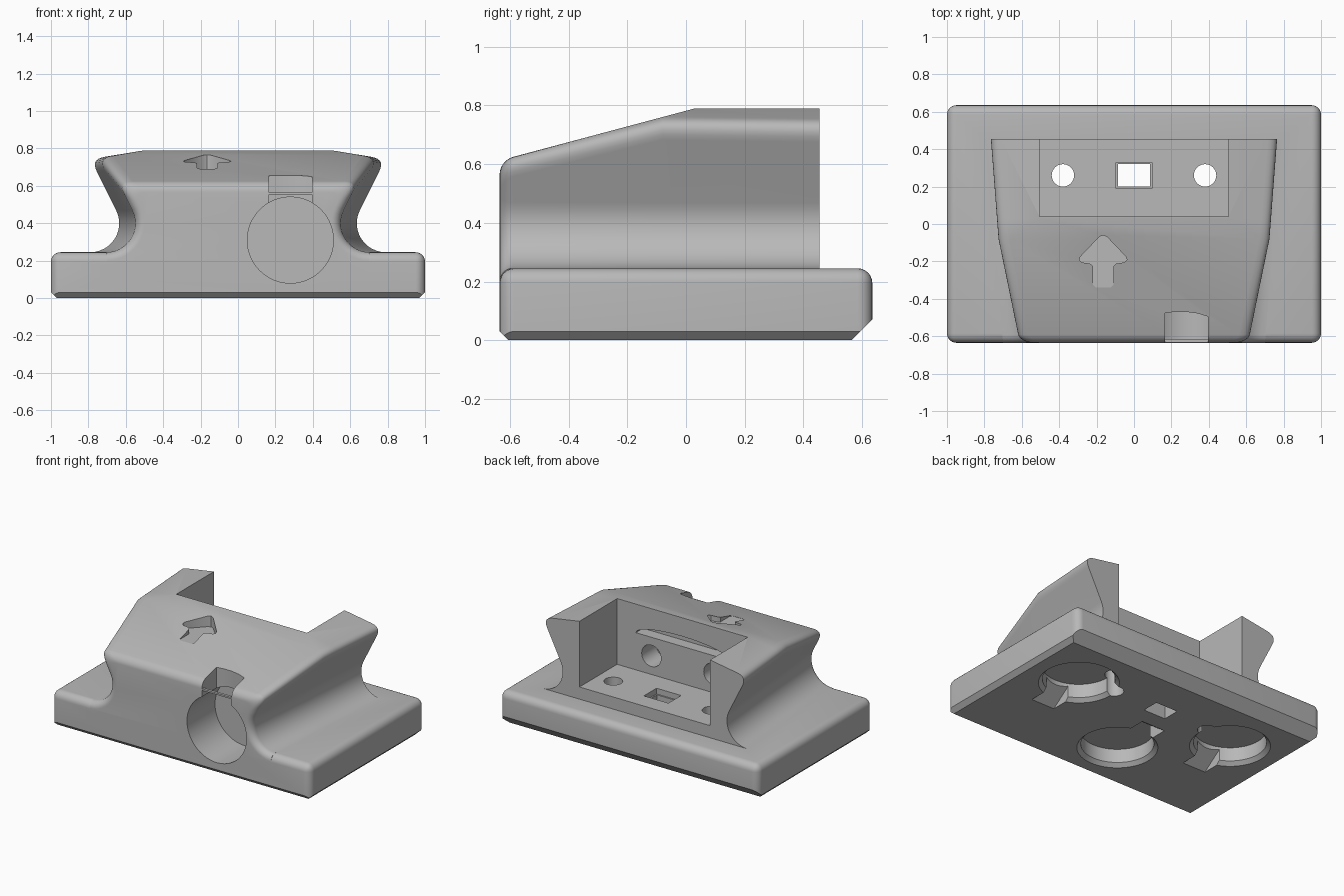
import bpy, bmesh, math
from mathutils import Vector

if "Cube" in bpy.data.objects:
    bpy.data.objects.remove(bpy.data.objects["Cube"])

grey = bpy.data.materials.new("light grey plastic")
grey.use_nodes = True
grey.diffuse_color = (0.48, 0.48, 0.48, 1)
grey.node_tree.nodes["Principled BSDF"].inputs["Base Color"].default_value = grey.diffuse_color

FRONT, BACK, BASE_TOP, FILLET = -0.635, 0.455, 0.245, 0.045


def finish(name, bm):
    bmesh.ops.recalc_face_normals(bm, faces=bm.faces)
    mesh = bpy.data.meshes.new(name)
    bm.to_mesh(mesh)
    bm.free()
    mesh.materials.append(grey)
    ob = bpy.data.objects.new(name, mesh)
    bpy.context.collection.objects.link(ob)
    return ob


def loft(name, rings):
    """Skin closed rings of equal length and cap both ends."""
    bm = bmesh.new()
    loops = [[bm.verts.new(p) for p in ring] for ring in rings]
    n = len(loops[0])
    for a, b in zip(loops, loops[1:]):
        for i in range(n):
            j = (i + 1) % n
            bm.faces.new((a[i], a[j], b[j], b[i]))
    bm.faces.new(loops[0])
    bm.faces.new(loops[-1])
    return finish(name, bm)


def prism(name, pts, lo, hi, axis):
    place = {"x": lambda u, v, w: (w, u, v),
             "y": lambda u, v, w: (u, w, v),
             "z": lambda u, v, w: (u, v, w)}[axis]
    return loft(name, [[place(u, v, w) for u, v in pts] for w in (lo, hi)])


def circle(cu, cv, r, n=64):
    return [(cu + r * math.cos(2 * math.pi * k / n),
             cv + r * math.sin(2 * math.pi * k / n)) for k in range(n)]


def rect(u0, u1, v0, v1):
    return [(u0, v0), (u1, v0), (u1, v1), (u0, v1)]


def boolean(target, tool, operation="DIFFERENCE"):
    mod = target.modifiers.new("bool", "BOOLEAN")
    mod.object, mod.operation, mod.solver = tool, operation, "EXACT"
    tool.hide_render = True
    bpy.context.view_layer.objects.active = target
    bpy.ops.object.modifier_apply(modifier=mod.name)
    bpy.data.objects.remove(tool)


# Base plate: rounded above, chamfered below
bm = bmesh.new()
bmesh.ops.create_cube(bm, size=1)
for v in bm.verts:
    v.co = (v.co.x * 2, v.co.y * -2 * FRONT, (v.co.z + 0.5) * BASE_TOP)
upper = [e for e in bm.edges if max(v.co.z for v in e.verts) > 0.1]
bmesh.ops.bevel(bm, geom=upper, offset=0.05, segments=6, profile=0.5, affect="EDGES")
for dx, dy, size in ((1, 0, 0.03), (-1, 0, 0.03), (0, -1, 0.03), (0, 1, 0.07)):
    point = Vector((dx, -dy * FRONT, size))
    cut = bmesh.ops.bisect_plane(bm, geom=bm.verts[:] + bm.edges[:] + bm.faces[:],
                                 plane_co=point, plane_no=(dx, dy, -1), clear_outer=True)
    bmesh.ops.holes_fill(bm, edges=[e for e in bm.edges if e.is_boundary])
body = finish("mount_block", bm)


# Upper block: waisted section, swept along y with a rounded front
def section(y, inset):
    r = 0.155
    cx = 0.70 + 0.0826 * (y - FRONT)
    cz = BASE_TOP + r
    slope_z = min(0.79, 0.79 + 0.267 * (y - 0.03))
    half = [(cx, 0.1)]
    for k in range(13):                                   # concave waist
        a = math.radians(270 - 116.6 * k / 12)
        half.append((cx + (r + inset) * math.cos(a), cz + (r + inset) * math.sin(a)))
    px, pz = half[-1]

    def top(x):
        return min(slope_z, 0.79 - 0.163 * (x - 0.5)) - inset

    kx = px
    for _ in range(12):                                   # flank meets the top
        kx = px + 0.5 * (top(kx) - pz)
    corner = Vector((kx, top(kx)))
    a = corner - Vector((0.447, 0.894)) * 0.075
    b = Vector((kx - 0.075, top(kx - 0.075)))
    for k in range(8):                                    # rounded shoulder
        t = k / 7
        half.append(tuple(a * (1 - t) ** 2 + corner * 2 * t * (1 - t) + b * t * t))
    t = max(0, min(1, (0.03 - y) / 0.11))
    xk = 0.5 + t * (kx - 0.08 - 0.5)
    half.append((xk, top(xk)))
    pts = half + [(-x, z) for x, z in reversed(half)]
    return [(x, y, z) for x, z in pts]


rings = []
for k in range(8):
    a = math.pi / 2 * k / 7
    rings.append(section(FRONT + FILLET * (1 - math.cos(a)), FILLET * (1 - math.sin(a))))
rings += [section(y, 0) for y in (-0.08, 0.03, BACK)]
boolean(body, loft("upper_block", rings), "UNION")

# Rear bay with two round holes and a square hole in its floor
boolean(body, prism("bay", rect(-0.505, 0.505, 0.04, 0.7), 0.33, 1, "z"))
boolean(body, prism("square_hole", rect(-0.085, 0.085, 0.2, 0.32), -0.1, 0.5, "z"))
boolean(body, prism("square_rim", rect(-0.095, 0.095, 0.19, 0.33), 0.29, 0.5, "z"))

# Front socket and the notch above it
boolean(body, prism("socket", circle(0.28, 0.31, 0.23, 96), -0.8, -0.325, "y"))
notch = [(0.165, -0.8), (0.395, -0.8), (0.395, -0.495), (0.34, -0.478),
         (0.28, -0.47), (0.22, -0.47), (0.165, -0.475)]
boolean(body, prism("notch", notch, 0.45, 1, "z"))

# Arrow recess with a level floor
right_half = [(0, -0.06), (0.02, -0.068), (0.122, -0.175), (0.128, -0.192), (0.115, -0.205),
              (0.07, -0.212), (0.055, -0.225), (0.055, -0.325), (0.04, -0.34)]
arrow = right_half + [(-x, y) for x, y in reversed(right_half[1:])]
boolean(body, prism("arrow", [(x - 0.165, y) for x, y in arrow], 0.69, 1, "z"))

# Lens-shaped slit in the bay wall
lens = [(0.36 * math.cos(math.pi * k / 16), 0.59 + 0.07 * math.sin(math.pi * k / 16))
        for k in range(17)]
boolean(body, prism("slit", lens, -0.04, 0.1, "y"))

for side in (-1, 1):
    boolean(body, prism("floor_hole", circle(side * 0.38, 0.26, 0.06, 32), -0.1, 0.5, "z"))
    boolean(body, prism("wall_hole", circle(side * 0.24, 0.46, 0.075, 32), -0.12, 0.1, "y"))

# Underside disc recesses, each with a flared rim and a pry ramp
for cx, cy, way in ((0.62, 0.2, -1), (-0.62, 0.2, -1), (-0.09, -0.27, 1)):
    profile = ((0.27, -0.02), (0.255, 0), (0.23, 0.025), (0.23, 0.12))
    boolean(body, loft("recess", [[(x, y, z) for x, y in circle(cx, cy, r)]
                                  for r, z in profile]))
    ramp = [(cy, -0.02), (cy, 0.11), (cy + way * 0.2, 0.11), (cy + way * 0.38, -0.02)]
    boolean(body, prism("ramp", ramp, cx - 0.09, cx + 0.09, "x"))

# Thin strap across the notch
strap = prism("notch_strap", rect(0.16, 0.4, 0.553, 0.565), FRONT + 0.002, FRONT + 0.02, "y")

bpy.ops.object.select_all(action="DESELECT")
body.select_set(True)
bpy.context.view_layer.objects.active = body
bpy.ops.object.shade_smooth_by_angle(angle=math.radians(25))
